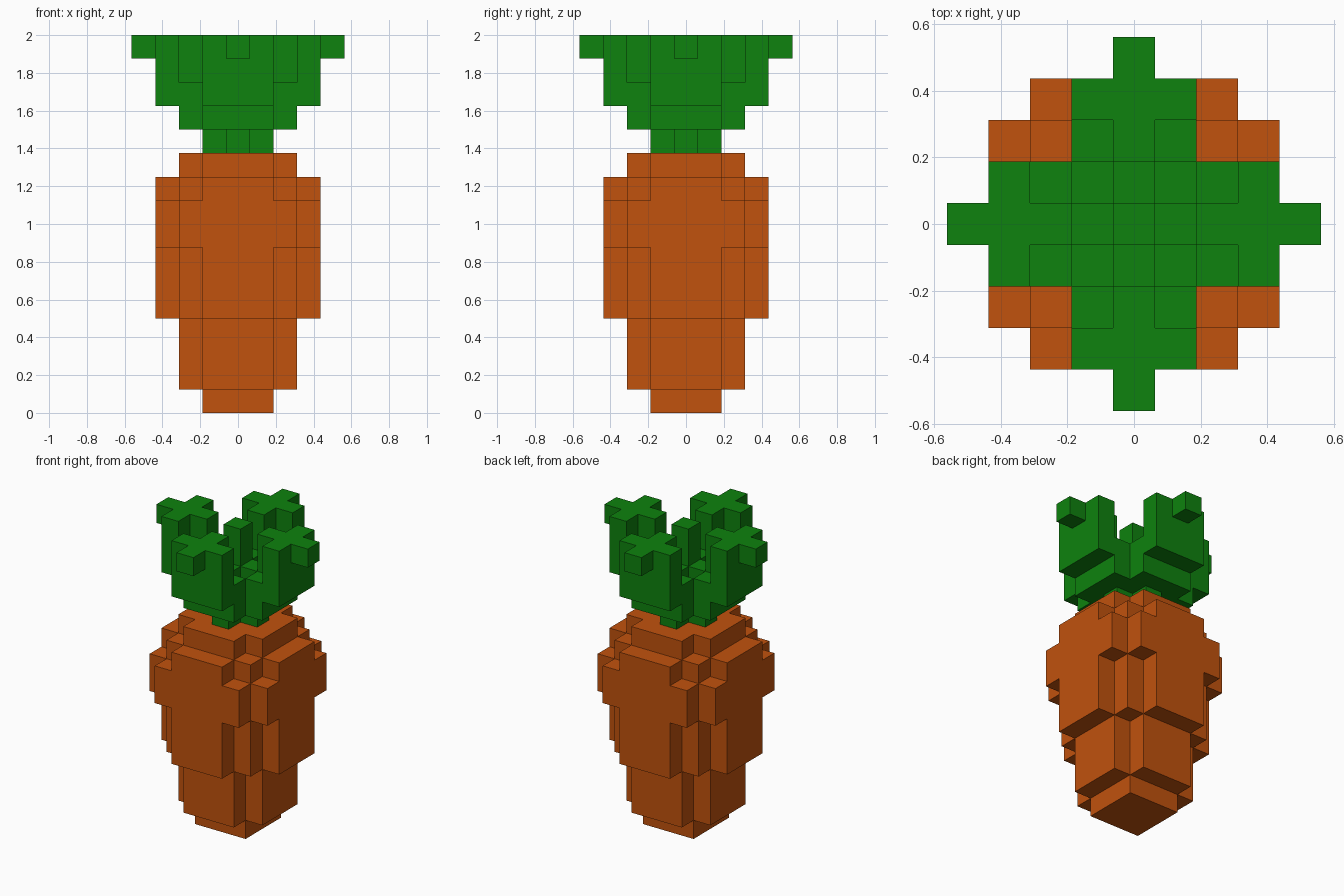
import bpy
import bmesh

if "Cube" in bpy.data.objects:
    bpy.data.objects.remove(bpy.data.objects["Cube"], do_unlink=True)

U = 0.125  # size of one block


def material(name, rgb):
    m = bpy.data.materials.new(name)
    m.use_nodes = True
    m.diffuse_color = (*rgb, 1)
    bsdf = m.node_tree.nodes["Principled BSDF"]
    bsdf.inputs["Base Color"].default_value = (*rgb, 1)
    bsdf.inputs["Roughness"].default_value = 0.8
    return m


ORANGE = material("carrot orange", (0.533, 0.084, 0.004))
GREEN = material("leaf green", (0.0044, 0.223, 0.0044))


def four_way(corner):
    """Closed outline from the corner points of one quadrant, turned four times."""
    pts, out = list(corner), []
    for _ in range(4):
        out += pts
        pts = [(-y, x) for x, y in pts]
    return out


def rect(x0, x1, y):
    return [(x0, -y), (x1, -y), (x1, y), (x0, y)]


def stack(name, slabs, mat, turns=0):
    """Extrude each (outline, bottom, top) slab, in block units, into one object."""
    bm = bmesh.new()
    for outline, z0, z1 in slabs:
        for _ in range(turns):
            outline = [(-y, x) for x, y in outline]
        low = [bm.verts.new((x * U, y * U, z0 * U)) for x, y in outline]
        high = [bm.verts.new((x * U, y * U, z1 * U)) for x, y in outline]
        bm.faces.new(low[::-1])
        bm.faces.new(high)
        n = len(low)
        for i in range(n):
            j = (i + 1) % n
            bm.faces.new((low[i], low[j], high[j], high[i]))
    mesh = bpy.data.meshes.new(name)
    bm.to_mesh(mesh)
    bm.free()
    mesh.materials.append(mat)
    ob = bpy.data.objects.new(name, mesh)
    bpy.context.collection.objects.link(ob)
    return ob


# Stepped cross-sections, from narrow to wide
post = four_way([(0.5, 0.5)])
small_plus = four_way([(1.5, 0.5), (0.5, 0.5), (0.5, 1.5)])
square = four_way([(1.5, 1.5)])
plus = four_way([(2.5, 1.5), (1.5, 1.5), (1.5, 2.5)])
stepped = four_way([(3.5, 1.5), (2.5, 1.5), (2.5, 2.5), (1.5, 2.5), (1.5, 3.5)])
wide = four_way([(3.5, 2.5), (2.5, 2.5), (2.5, 3.5)])

# Root, tip to shoulder
stack("carrot_root", [
    (square, 0, 1), (plus, 1, 4), (stepped, 4, 7),
    (wide, 7, 9), (stepped, 9, 10), (plus, 10, 11),
], ORANGE)

# Leaf base and central shoot
stack("leaf_crown", [
    (small_plus, 11, 12), (plus, 12, 13), (small_plus, 13, 14), (post, 14, 16),
], GREEN)

# Four outward-leaning leaves: foot, inner rib, blade, curled tip
leaf = [
    (rect(1.5, 2.5, 1.5), 13, 14),
    (rect(1.5, 2.5, 0.5), 14, 16),
    (rect(2.5, 3.5, 1.5), 13, 16),
    (rect(3.5, 4.5, 0.5), 15, 16),
]
for turns, side in enumerate(("left", "back", "right", "front")):
    stack("leaf_" + side, leaf, GREEN, turns)
